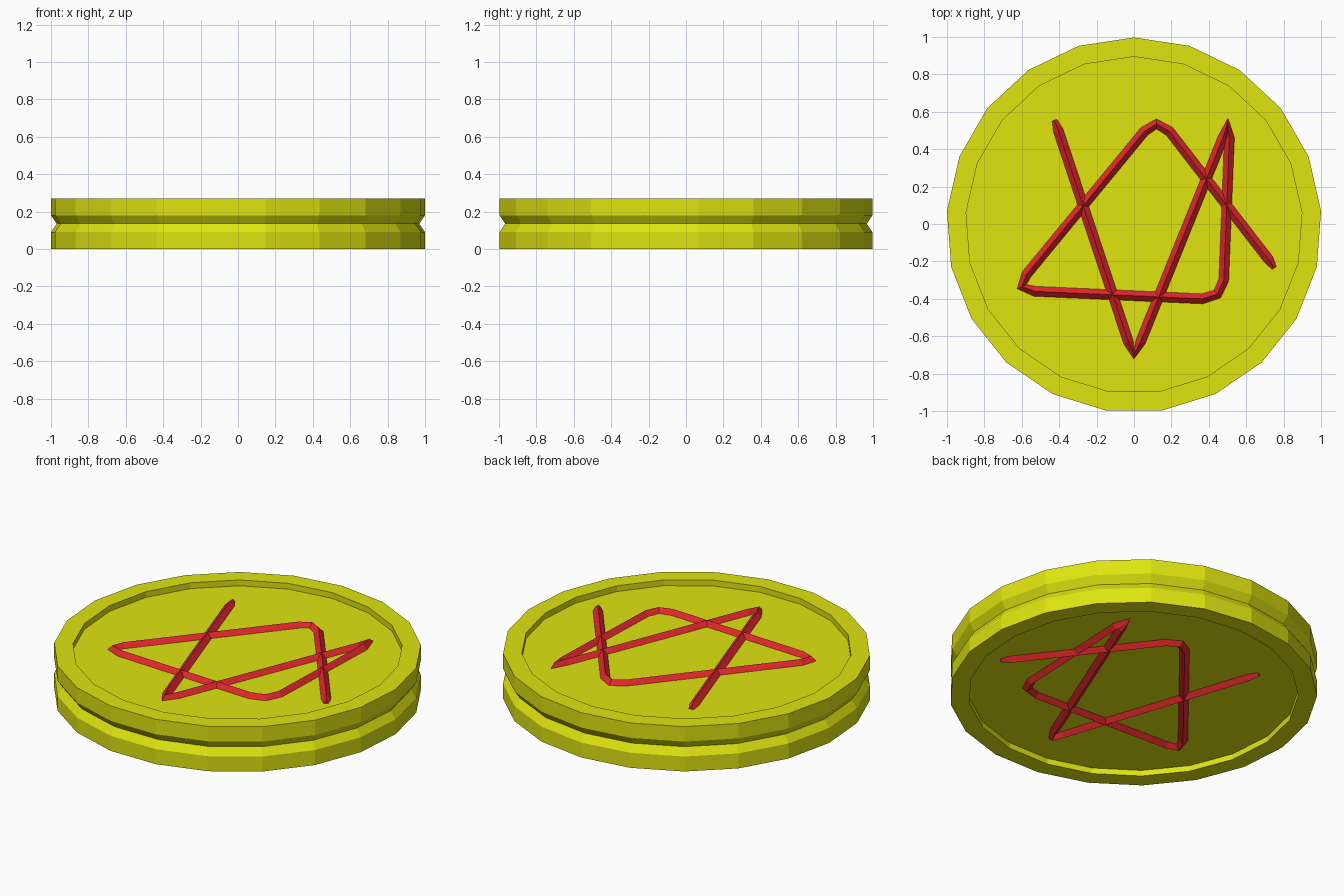
import bpy, bmesh
from math import sin, cos, pi

if "Cube" in bpy.data.objects:
    bpy.data.objects.remove(bpy.data.objects["Cube"])

SIDES, CENTRE_Y = 21, -0.0056
HEIGHT, RECESS = 0.27, 0.035


def material(name, color):
    m = bpy.data.materials.new(name)
    m.diffuse_color = color
    m.use_nodes = True
    m.node_tree.nodes["Principled BSDF"].inputs["Base Color"].default_value = m.diffuse_color
    return m


yellow = material("yellow", (0.74, 0.78, 0.005, 1))
red = material("red", (0.75, 0.02, 0.025, 1))

# Coin body: lathed profile with recessed faces and a V groove round the rim
profile = [(0.90, RECESS), (0.90, 0), (1.0028, 0), (1.0028, 0.09), (0.972, 0.135),
           (1.0028, 0.18), (1.0028, HEIGHT), (0.90, HEIGHT), (0.90, HEIGHT - RECESS)]
bm = bmesh.new()
rings = []
for r, z in profile:
    angles = [pi / 2 + 2 * pi * i / SIDES for i in range(SIDES)]
    rings.append([bm.verts.new((r * cos(a), r * sin(a) + CENTRE_Y, z)) for a in angles])
for low, high in zip(rings, rings[1:]):
    for i in range(SIDES):
        j = (i + 1) % SIDES
        bm.faces.new((low[i], low[j], high[j], high[i]))
bm.faces.new(rings[0][::-1])
bm.faces.new(rings[-1])
bmesh.ops.recalc_face_normals(bm, faces=bm.faces)
mesh = bpy.data.meshes.new("coin_body")
bm.to_mesh(mesh)
bm.free()
mesh.materials.append(yellow)
bpy.context.collection.objects.link(bpy.data.objects.new("coin_body", mesh))

# Raised zigzag line: one stroke with a diamond section, (x, y, radius)
stroke = [(-0.425, 0.555, 0.5), (-0.405, 0.50, 1), (-0.03, -0.63, 1), (0, -0.695, 1),
          (0.035, -0.63, 1), (0.475, 0.46, 1), (0.50, 0.54, 1), (0.51, 0.46, 1),
          (0.48, -0.30, 1), (0.445, -0.375, 1), (0.365, -0.40, 1), (-0.53, -0.36, 1),
          (-0.60, -0.335, 1), (-0.575, -0.27, 1), (0.055, 0.495, 1), (0.12, 0.535, 1),
          (0.19, 0.495, 1), (0.72, -0.19, 1), (0.75, -0.235, 0.5)]


def ridge(name, z):
    c = bpy.data.curves.new(name, 'CURVE')
    c.dimensions = '3D'
    c.twist_mode = 'Z_UP'
    c.bevel_depth = 0.027
    c.bevel_resolution = 0
    c.use_fill_caps = True
    s = c.splines.new('POLY')
    s.points.add(len(stroke) - 1)
    for p, (x, y, r) in zip(s.points, stroke):
        p.co = (x, y, z, 1)
        p.radius = r
    s.use_smooth = False
    c.materials.append(red)
    bpy.context.collection.objects.link(bpy.data.objects.new(name, c))


ridge("top_ridge", HEIGHT - RECESS)
ridge("bottom_ridge", RECESS)
